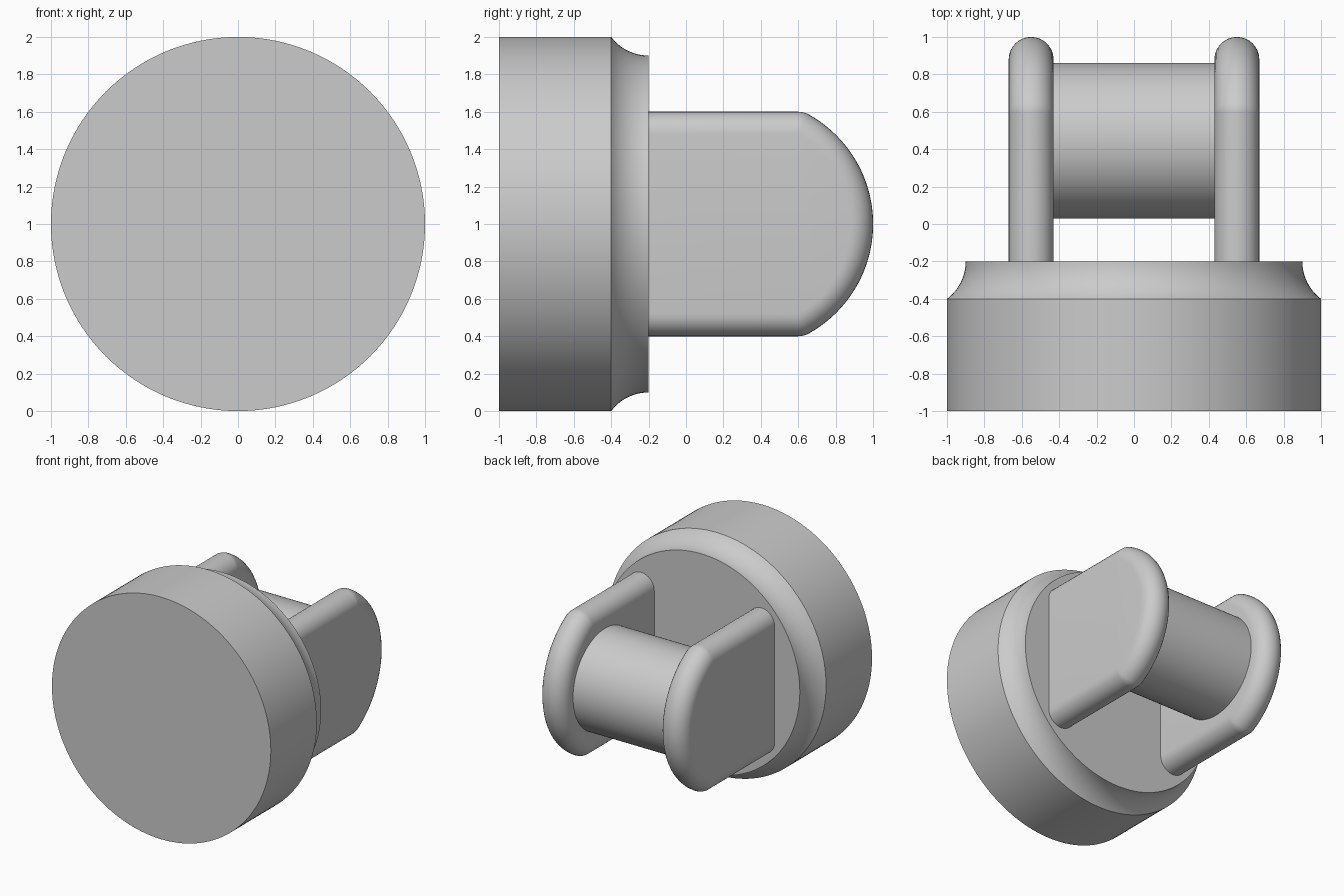
import bpy, bmesh, math
from mathutils import Vector

if "Cube" in bpy.data.objects:
    bpy.data.objects.remove(bpy.data.objects["Cube"])

grey = bpy.data.materials.new("light_grey")
grey.use_nodes = True
grey.diffuse_color = (0.6, 0.6, 0.6, 1)
grey.node_tree.nodes["Principled BSDF"].inputs["Base Color"].default_value = (0.6, 0.6, 0.6, 1)


def finish(name, bm):
    """Turn a bmesh into a smooth object with sharp edges kept."""
    bmesh.ops.recalc_face_normals(bm, faces=bm.faces)
    mesh = bpy.data.meshes.new(name)
    bm.to_mesh(mesh)
    bm.free()
    mesh.materials.append(grey)
    obj = bpy.data.objects.new(name, mesh)
    bpy.context.collection.objects.link(obj)
    bpy.ops.object.select_all(action='DESELECT')
    obj.select_set(True)
    bpy.context.view_layer.objects.active = obj
    bpy.ops.object.shade_smooth_by_angle(angle=math.radians(30))
    return obj


def loft(bm, rings, closed):
    """Skin rows of points with quads and close both end rows."""
    rows = [[bm.verts.new(p) for p in ring] for ring in rings]
    count = len(rows[0])
    for a, b in zip(rows, rows[1:]):
        for i in range(count if closed else count - 1):
            j = (i + 1) % count
            bm.faces.new((a[i], a[j], b[j], b[i]))
    bm.faces.new(rows[0])
    bm.faces.new(rows[-1])
    return rows


def turned(name, profile, axis, centre, sides=128):
    """Revolve (radius, distance) pairs around the x or y axis."""
    bm = bmesh.new()
    rings = []
    for r, d in profile:
        ring = []
        for i in range(sides):
            t = math.tau * i / sides
            u, v = r * math.cos(t), r * math.sin(t)
            ring.append(Vector(centre) + Vector((d, u, v) if axis == 'x' else (u, d, v)))
        rings.append(ring)
    loft(bm, rings, True)
    return finish(name, bm)


# Round base disc with a concave shoulder
shoulder = []
start = math.atan2(0.2, 0.15)
for i in range(13):
    t = start * (1 - i / 12)
    shoulder.append((1.15 - 0.25 * math.cos(t), -0.2 - 0.25 * math.sin(t)))
turned("base_disc", [(1, -1)] + shoulder, 'y', (0, 0, 1))

# Cross pin between the two lugs
turned("cross_pin", [(0.415, -0.5), (0.415, 0.5)], 'x', (0, 0.445, 1))

# Core outline of a lug: (y, z, normal angle), from bottom root to top root
EDGE = 0.12
nose_y, nose_r, half = 0.33, 0.55, 0.48
corner = math.asin(half / nose_r)
corner_y = nose_y + nose_r * math.cos(corner)
upper = [(nose_y + nose_r * math.cos(corner * i / 24), nose_r * math.sin(corner * i / 24),
          corner * i / 24) for i in range(1, 25)]
upper += [(corner_y, half, corner + (math.pi / 2 - corner) * i / 6) for i in range(1, 7)]
upper.append((-0.25, half, math.pi / 2))
lower = [(y, -z, -a) for y, z, a in reversed(upper)]
outline = lower + [(nose_y + nose_r, 0, 0)] + upper


# Lugs with fully rounded rims
def lug(name, x):
    bm = bmesh.new()
    rings = []
    for k in range(17):
        a = math.pi * k / 16
        out, dx = EDGE * math.sin(a), EDGE * math.cos(a)
        rings.append([(x + dx, y + out * math.cos(n), 1 + z + out * math.sin(n))
                      for y, z, n in outline])
    rows = loft(bm, rings, False)
    bm.faces.new([r[0] for r in rows] + [r[-1] for r in reversed(rows)])
    bmesh.ops.remove_doubles(bm, verts=bm.verts, dist=0.0001)
    return finish(name, bm)


lug("left_lug", 0.55)
lug("right_lug", -0.55)
